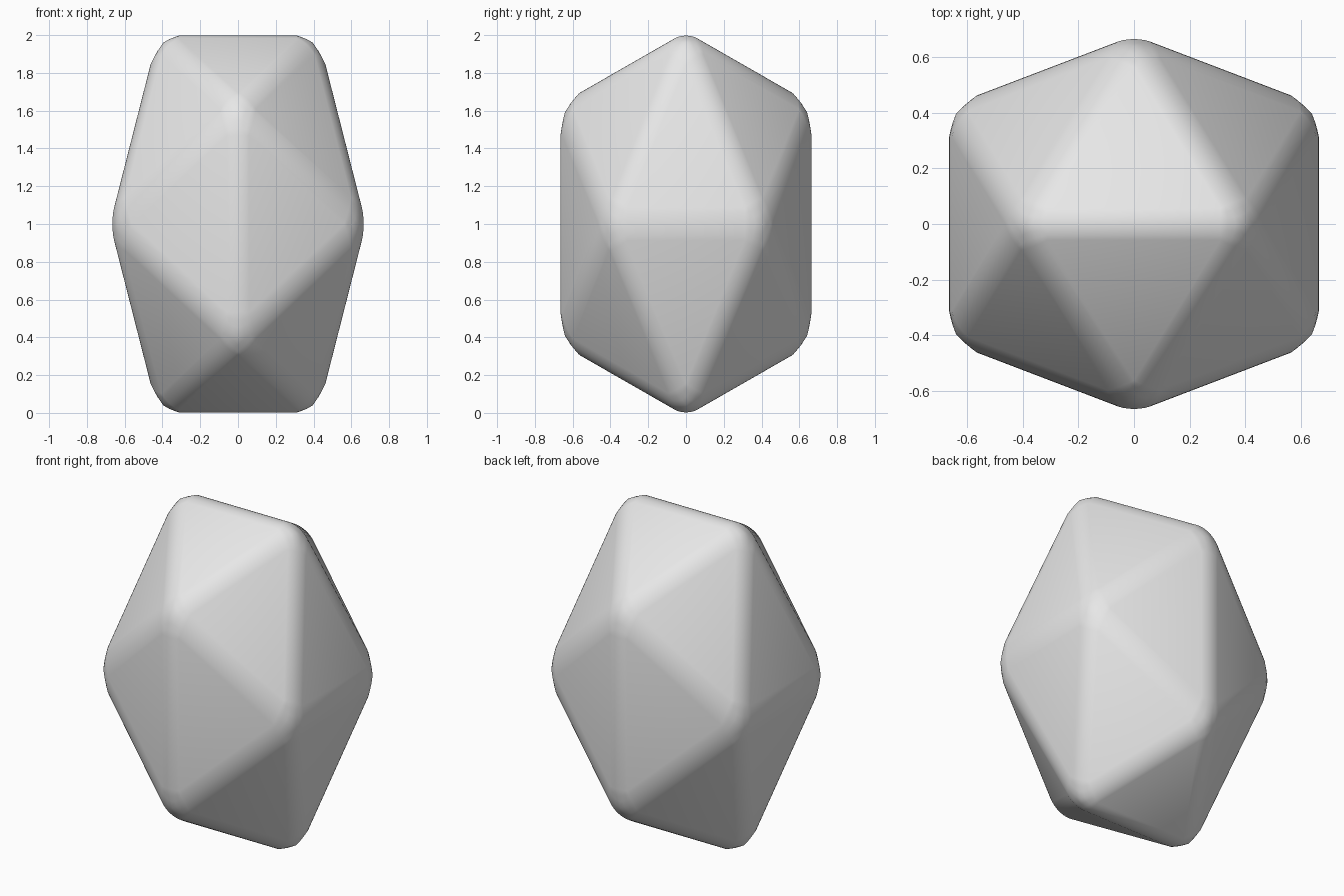
import bpy
import bmesh

cube = bpy.data.objects.get("Cube")
if cube:
    bpy.data.objects.remove(cube, do_unlink=True)

# Plain light grey surface
grey = bpy.data.materials.new("light_grey")
grey.use_nodes = True
colour = (0.8, 0.8, 0.8, 1.0)
grey.diffuse_color = colour
grey.node_tree.nodes["Principled BSDF"].inputs["Base Color"].default_value = colour

# Twenty-sided solid: the corners of three golden rectangles, wrapped in a hull
golden = (1 + 5 ** 0.5) / 2
short = 0.419
long = short * golden
bm = bmesh.new()
for a in (-short, short):
    for b in (-long, long):
        for corner in ((a, 0, b), (0, b, a), (b, a, 0)):
            bm.verts.new(corner)
bmesh.ops.convex_hull(bm, input=bm.verts)
bmesh.ops.recalc_face_normals(bm, faces=bm.faces)
mesh = bpy.data.meshes.new("faceted_stone")
bm.to_mesh(mesh)
bm.free()
mesh.materials.append(grey)

# Stretch upwards and stand on the ground
stone = bpy.data.objects.new("faceted_stone", mesh)
bpy.context.collection.objects.link(stone)
stone.scale.z = 1.5
stone.location.z = 1

# Softly rounded edges and corners
bevel = stone.modifiers.new("rounded_edges", "BEVEL")
bevel.width = 0.062
bevel.segments = 6
bevel.limit_method = "NONE"

mesh.polygons.foreach_set("use_smooth", [True] * len(mesh.polygons))
